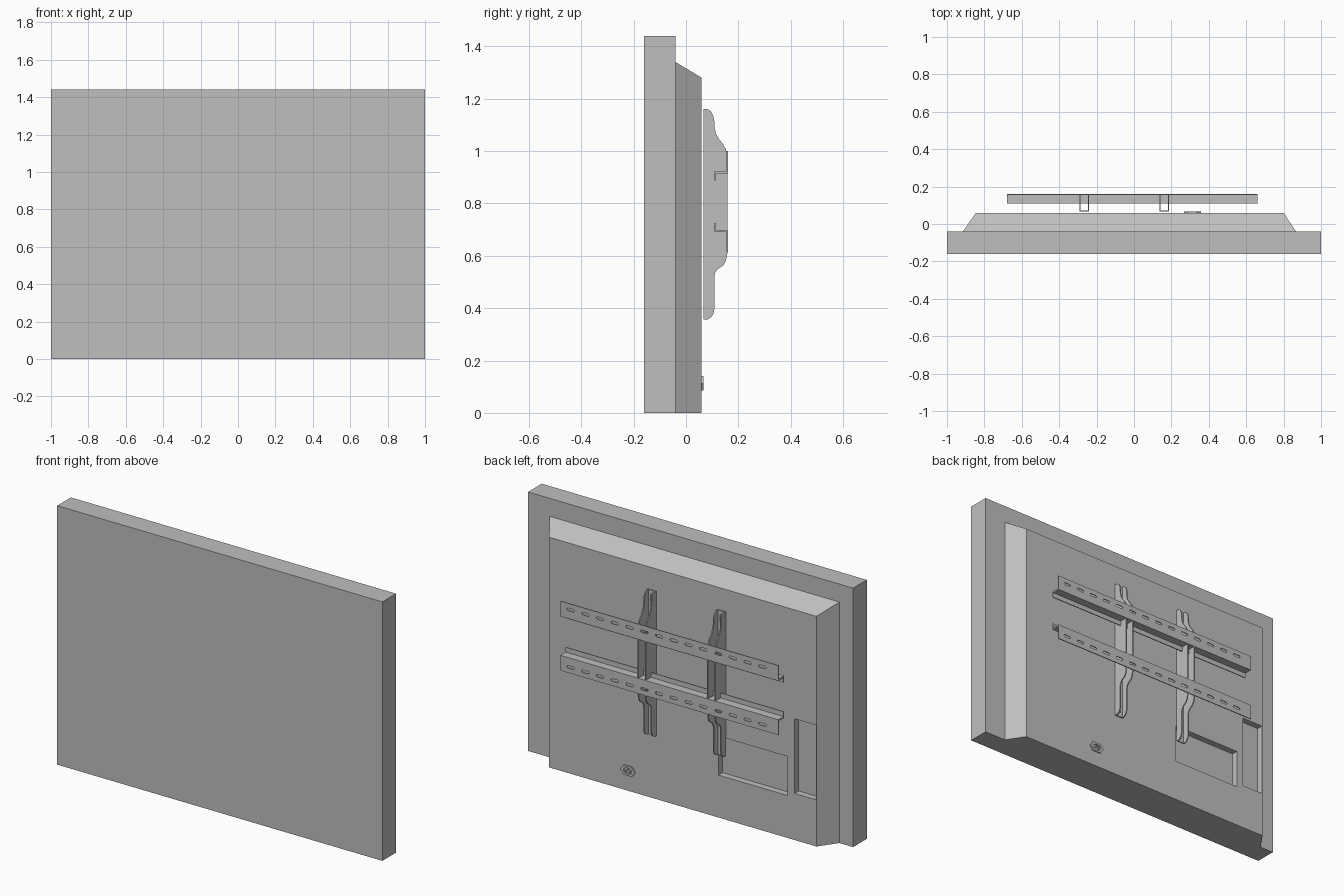
import bpy
import bmesh
from math import cos, sin, pi

cube = bpy.data.objects.get("Cube")
if cube:
    bpy.data.objects.remove(cube, do_unlink=True)

grey = bpy.data.materials.new("plain grey")
grey.use_nodes = True
colour = (0.52, 0.52, 0.52, 1)
grey.diffuse_color = colour
grey.node_tree.nodes["Principled BSDF"].inputs["Base Color"].default_value = colour


def loft(bm, start, end):
    """Closed solid between two matching loops of points."""
    a = [bm.verts.new(p) for p in start]
    b = [bm.verts.new(p) for p in end]
    n = len(a)
    bm.faces.new(a)
    bm.faces.new(b[::-1])
    for i in range(n):
        j = (i + 1) % n
        bm.faces.new((a[j], a[i], b[i], b[j]))


def along_x(bm, profile, x0, x1):
    loft(bm, [(x0, y, z) for y, z in profile], [(x1, y, z) for y, z in profile])


def along_y(bm, outline, y0, y1):
    loft(bm, [(x, y0, z) for x, z in outline], [(x, y1, z) for x, z in outline])


def rect(u0, u1, v0, v1):
    return [(u0, v0), (u1, v0), (u1, v1), (u0, v1)]


def slot(x, z, width, height):
    """Outline with round left and right ends."""
    r, reach = height / 2, (width - height) / 2
    points = []
    for side in (1, -1):
        for k in range(5):
            t = -pi / 2 + k * pi / 4
            points.append((x + side * (reach + r * cos(t)), z + side * r * sin(t)))
    return points


def finish(bm, name):
    bmesh.ops.recalc_face_normals(bm, faces=bm.faces)
    mesh = bpy.data.meshes.new(name)
    bm.to_mesh(mesh)
    bm.free()
    mesh.materials.append(grey)
    ob = bpy.data.objects.new(name, mesh)
    bpy.context.collection.objects.link(ob)
    return ob


def cut(ob, bm):
    """Subtract the solids in bm from the part."""
    cutter = finish(bm, "cutter")
    cutter.hide_render = True
    mod = ob.modifiers.new("cut", "BOOLEAN")
    mod.operation = "DIFFERENCE"
    mod.solver = "EXACT"
    mod.object = cutter
    graph = bpy.context.evaluated_depsgraph_get()
    mesh = bpy.data.meshes.new_from_object(ob.evaluated_get(graph))
    ob.modifiers.clear()
    ob.data = mesh
    bpy.data.objects.remove(cutter, do_unlink=True)


# Front slab
bm = bmesh.new()
along_y(bm, rect(-1, 1, 0, 1.44), -0.16, -0.04)
finish(bm, "screen_panel")

# Rear housing with sloped top and sides, and two connection bays
bm = bmesh.new()
loft(bm, [(x, -0.04, z) for x, z in rect(-0.915, 0.866, 0, 1.34)],
     [(x, 0.06, z) for x, z in rect(-0.845, 0.80, 0, 1.28)])
housing = finish(bm, "rear_housing")
bm = bmesh.new()
along_y(bm, rect(-0.666, -0.242, 0.236, 0.453), 0.024, 0.1)
along_y(bm, rect(-0.841, -0.71, 0.259, 0.674), 0.024, 0.1)
cut(housing, bm)

# Power inlet: chamfered plate with a recess and three pins
cx, cz = 0.313, 0.113
bm = bmesh.new()
along_y(bm, [(cx + x, cz + z) for x, z in
             ((-0.045, 0), (-0.025, -0.027), (0.025, -0.027),
              (0.045, 0), (0.025, 0.027), (-0.025, 0.027))], 0.055, 0.067)
inlet = finish(bm, "power_inlet")
bm = bmesh.new()
along_y(bm, slot(cx, cz, 0.05, 0.032), 0.06, 0.1)
cut(inlet, bm)
bm = bmesh.new()
for dx, dz in ((-0.012, -0.004), (0, 0.006), (0.012, -0.004)):
    x, z = cx + dx, cz + dz
    along_y(bm, rect(x - 0.002, x + 0.002, z - 0.005, z + 0.005), 0.058, 0.066)
finish(bm, "inlet_pins")

# Upright channel brackets, open toward the wall
side_profile = [
    (0.066, 1.16), (0.083, 1.16), (0.095, 1.152), (0.104, 1.135), (0.108, 1.115),
    (0.109, 1.09), (0.115, 1.066), (0.126, 1.046), (0.142, 1.026), (0.153, 1.005),
    (0.158, 0.98), (0.158, 0.61), (0.152, 0.58), (0.142, 0.563), (0.122, 0.55),
    (0.112, 0.538), (0.108, 0.52), (0.108, 0.395), (0.104, 0.377), (0.095, 0.364),
    (0.083, 0.357), (0.066, 0.356)]
wall = 0.006
for name, x0, x1 in (("right_bracket", -0.292, -0.241), ("left_bracket", 0.136, 0.187)):
    bm = bmesh.new()
    along_x(bm, side_profile, x0, x1)
    bracket = finish(bm, name)
    bm = bmesh.new()
    along_y(bm, rect(x0 + wall, x1 - wall, 0.2, 1.3), 0.066 + wall, 0.3)
    cut(bracket, bm)
    # Fixing slots through the web
    bm = bmesh.new()
    mid = (x0 + x1) / 2
    for z in (1.11, 0.41):
        along_y(bm, [(mid + b - z, z + a - mid) for a, b in slot(mid, z, 0.06, 0.014)],
                0.062, 0.08)
    cut(bracket, bm)

# Slotted horizontal rails, the lower one mirroring the upper
t, shelf = 0.005, 0.009
upper = [(0.16, 1.0), (0.16, 0.915), (0.109 + t, 0.915), (0.109 + t, 0.888),
         (0.109, 0.888), (0.109, 0.915 + shelf), (0.16 - t, 0.915 + shelf),
         (0.16 - t, 1.0)]
centre = 0.807
for name, side in (("upper_rail", 1), ("lower_rail", -1)):
    bm = bmesh.new()
    along_x(bm, [(y, centre + side * (z - centre)) for y, z in upper], -0.68, 0.66)
    rail = finish(bm, name)
    bm = bmesh.new()
    for i in range(14):
        along_y(bm, slot(0.598 - i * 0.0907, centre + side * 0.16, 0.046, 0.014),
                0.14, 0.18)
    cut(rail, bm)
